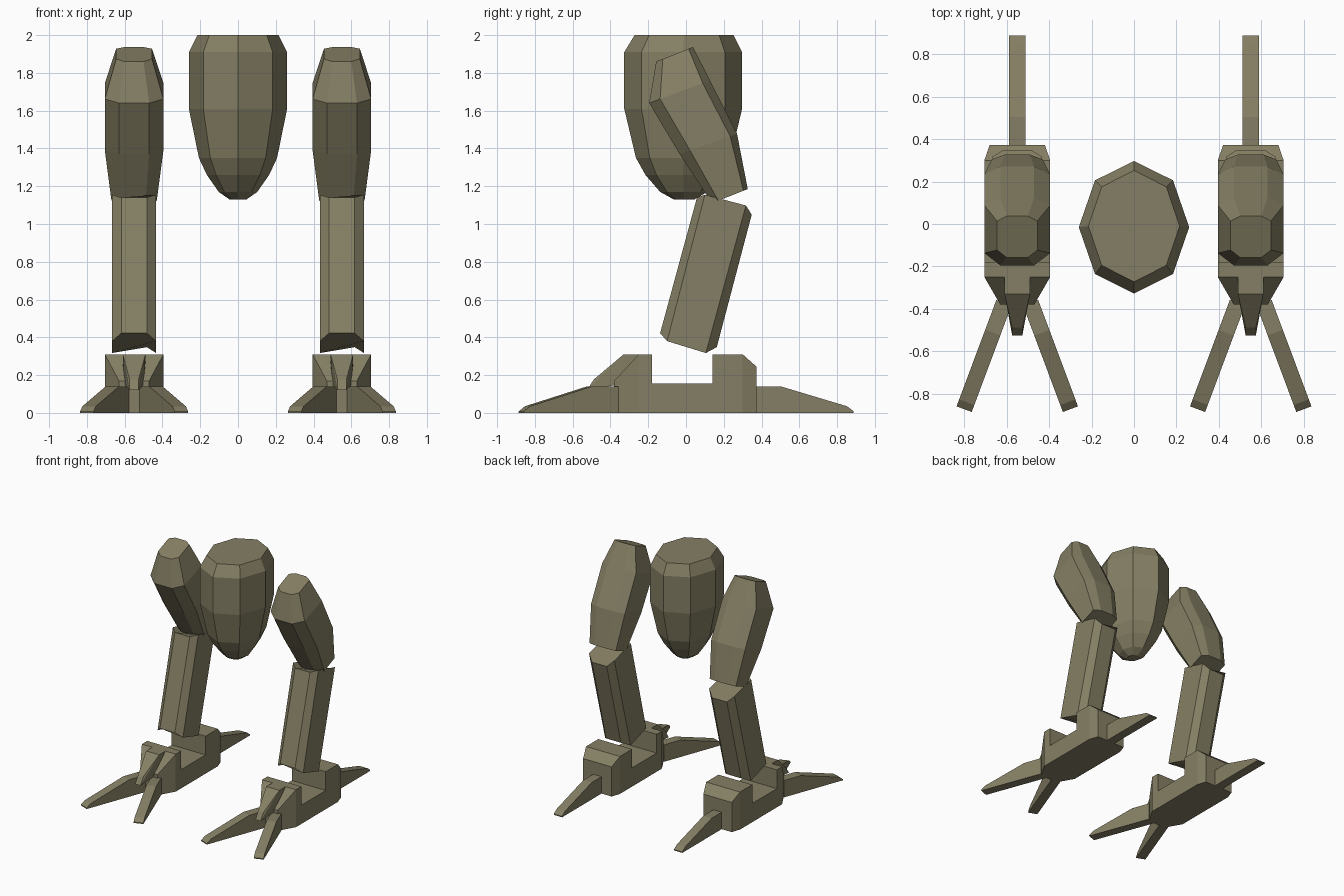
import bpy, bmesh, math
from mathutils import Matrix, Vector

if "Cube" in bpy.data.objects:
    bpy.data.objects.remove(bpy.data.objects["Cube"])

olive = bpy.data.materials.new("olive_drab")
olive.diffuse_color = (0.235, 0.213, 0.128, 1)
olive.use_nodes = True
olive.node_tree.nodes["Principled BSDF"].inputs["Base Color"].default_value = olive.diffuse_color
LEG_X = 0.55


def finish(name, bm, matrix=None):
    if matrix:
        bm.transform(matrix)
    bmesh.ops.recalc_face_normals(bm, faces=bm.faces)
    me = bpy.data.meshes.new(name)
    bm.to_mesh(me)
    bm.free()
    me.materials.append(olive)
    ob = bpy.data.objects.new(name, me)
    bpy.context.collection.objects.link(ob)
    return ob


def loft(name, rings, matrix=None):
    """Skin a list of equal-length rings and cap both ends."""
    bm = bmesh.new()
    rows = [[bm.verts.new(p) for p in r] for r in rings]
    n = len(rows[0])
    for a, b in zip(rows, rows[1:]):
        for i in range(n):
            j = (i + 1) % n
            bm.faces.new((a[i], a[j], b[j], b[i]))
    bm.faces.new(rows[0])
    bm.faces.new(rows[-1])
    return finish(name, bm, matrix)


def mirrored_hull(name, half, matrix):
    """Convex solid from points on the +x half, mirrored to -x."""
    bm = bmesh.new()
    for x, y, z in half:
        for s in (1, -1):
            bm.verts.new((s * x, y, z))
    res = bmesh.ops.convex_hull(bm, input=bm.verts)
    bad = [g for g in res["geom_interior"] if isinstance(g, bmesh.types.BMVert)]
    bmesh.ops.delete(bm, geom=bad, context='VERTS')
    bmesh.ops.dissolve_limit(bm, angle_limit=0.01, verts=bm.verts, edges=bm.edges)
    return finish(name, bm, matrix)


def octagon(width, facet, front, front_side, back_side, back):
    """Eight-sided ring; the four (y, z) stations run front to back."""
    prof = [(facet, front), (width, front_side), (width, back_side), (facet, back)]
    right = [(x, p[0], p[1]) for x, p in prof]
    return right + [(-x, y, z) for x, y, z in reversed(right)]


# pelvis: tapering eight-sided pod; (z, half width, half depth, centre y)
pod = [(2.0, 0.215, 0.262, -0.01), (1.91, 0.26, 0.312, -0.015),
       (1.61, 0.26, 0.312, -0.015), (1.35, 0.207, 0.25, -0.015),
       (1.26, 0.165, 0.20, -0.015), (1.17, 0.102, 0.125, -0.012),
       (1.13, 0.045, 0.055, -0.01)]
loft("pelvis", [[(rx * math.cos(i * math.pi / 4), cy + ry * math.sin(i * math.pi / 4), z)
                 for i in range(8)] for z, rx, ry, cy in pod])

# thigh stations: front (y, z), back (y, z), half width, half facet
thigh = [((-0.158, 1.86), (0.037, 1.937), 0.095, 0.05),
         ((-0.195, 1.64), (0.127, 1.76), 0.155, 0.08),
         ((-0.033, 1.37), (0.27, 1.478), 0.155, 0.08),
         ((0.137, 1.11), (0.327, 1.185), 0.12, 0.06)]

# shin ends: front facet, front side, back side, back facet
shin = [((-0.137, 0.422), (-0.10, 0.38), (0.105, 0.317), (0.163, 0.348)),
        ((0.058, 1.14), (0.10, 1.155), (0.317, 1.098), (0.348, 1.05))]

# foot outline, +x half
outline = [(0.08, -0.38), (0.155, -0.25), (0.155, 0.30), (0.13, 0.373)]

# toe profile: (distance, height)
toe = [(-0.02, 0), (-0.02, 0.14), (0.13, 0.14), (0.48, 0.035), (0.515, 0.008), (0.515, 0)]

for side, sx in (("left", -LEG_X), ("right", LEG_X)):
    place = Matrix.Translation((sx, 0, 0))

    rings = []
    for f, b, w, c in thigh:
        f, b = Vector(f), Vector(b)
        rings.append(octagon(w, c, f, f.lerp(b, 0.18), f.lerp(b, 0.88), b))
    loft(side + "_thigh", rings, place)

    loft(side + "_shin", [octagon(0.116, 0.068, *r) for r in shin], place)

    # sole plate, heel block with sloped rear edge, and front block
    mirrored_hull(side + "_sole",
                  [(x, y, z) for x, y in outline
                   for z in (0, 0.155 if y > -0.3 else 0.14)], place)
    mirrored_hull(side + "_heel_block",
                  [(0.155, 0.14, 0.02), (0.155, 0.14, 0.31), (0.155, 0.30, 0.02),
                   (0.155, 0.30, 0.31), (0.13, 0.373, 0.02), (0.13, 0.373, 0.245)], place)
    mirrored_hull(side + "_front_block",
                  [(0.155, -0.18, 0.1), (0.155, -0.18, 0.31), (0.155, -0.25, 0.1),
                   (0.155, -0.25, 0.31), (0.08, -0.38, 0.1), (0.08, -0.38, 0.17)], place)

    # central spur sloping down over the front
    mirrored_hull(side + "_spur",
                  [(0.06, -0.2, 0.31), (0.06, -0.33, 0.31), (0.06, -0.2, 0.18),
                   (0.05, -0.36, 0.15), (0.024, -0.487, 0.178), (0.024, -0.525, 0.12)], place)

    # two splayed front toes and one rear toe
    for label, x, y, ang in (("outer_toe", 0.07, -0.39, 159.5),
                             ("inner_toe", -0.07, -0.39, -159.5),
                             ("rear_toe", 0, 0.373, 0)):
        m = place @ Matrix.Translation((x, y, 0)) @ Matrix.Rotation(-math.radians(ang), 4, 'Z')
        loft(f"{side}_{label}", [[(s * 0.038, d, z) for d, z in toe] for s in (-1, 1)], m)
